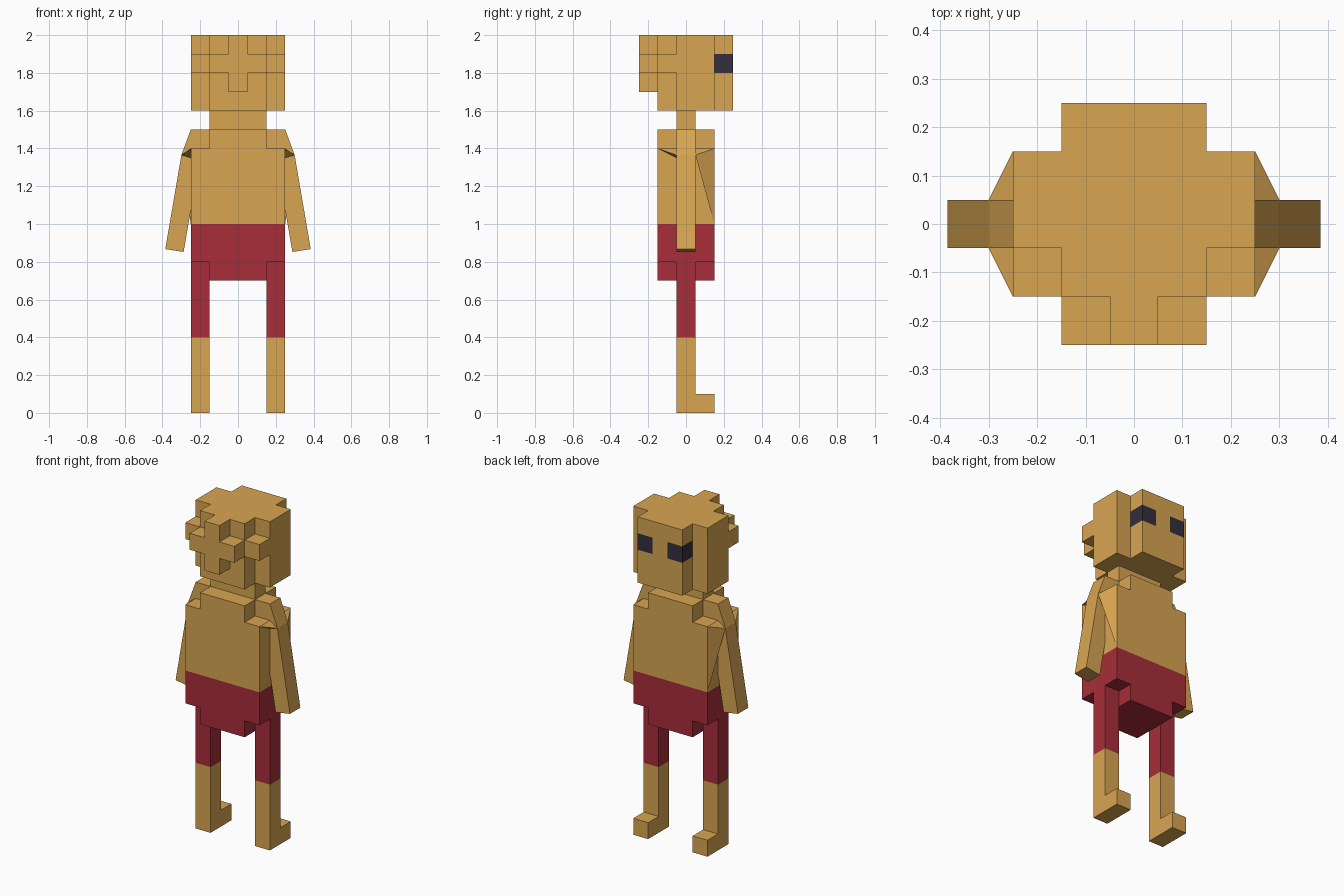
import bpy, bmesh
from mathutils import Vector

if "Cube" in bpy.data.objects:
    bpy.data.objects.remove(bpy.data.objects["Cube"])

U = 0.1  # block size


def material(name, rgb):
    m = bpy.data.materials.new(name)
    m.diffuse_color = (*rgb, 1)
    m.use_nodes = True
    m.node_tree.nodes["Principled BSDF"].inputs["Base Color"].default_value = m.diffuse_color
    return m


SKIN = material("tan skin", (0.69, 0.376, 0.084))
RED = material("dark red cloth", (0.39, 0.027, 0.042))
DARK = material("dark eye", (0.035, 0.028, 0.046))


def finish(name, bm, rule=None):
    bmesh.ops.recalc_face_normals(bm, faces=bm.faces)
    me = bpy.data.meshes.new(name)
    for m in (SKIN, RED, DARK):
        me.materials.append(m)
    if rule:
        for f in bm.faces:
            f.material_index = rule(f.calc_center_median())
    bm.to_mesh(me)
    bm.free()
    ob = bpy.data.objects.new(name, me)
    bpy.context.collection.objects.link(ob)
    return ob


def blocks(name, boxes, rule=None):
    """Outer skin of a set of cells; boxes hold inclusive x, y, z cell ranges."""
    cells = {(x, y, z) for x0, x1, y0, y1, z0, z1 in boxes
             for x in range(x0, x1 + 1) for y in range(y0, y1 + 1) for z in range(z0, z1 + 1)}
    bm = bmesh.new()
    verts = {}

    def vert(p):
        key = tuple(round(c * 2) for c in p)
        if key not in verts:
            verts[key] = bm.verts.new(p * U)
        return verts[key]

    for c in sorted(cells):
        mid = Vector((c[0], c[1], c[2] + 0.5))
        for a in range(3):
            for s in (-1, 1):
                n = [0, 0, 0]
                n[a] = s
                if tuple(c[i] + n[i] for i in range(3)) in cells:
                    continue
                u, v = Vector((0, 0, 0)), Vector((0, 0, 0))
                u[(a + 1) % 3] = v[(a + 2) % 3] = 0.5
                o = mid + Vector(n) * 0.5
                bm.faces.new([vert(p) for p in (o - u - v, o + u - v, o + u + v, o - u + v)])
    return finish(name, bm, rule)


# Head: face at +y, hair band and tail at -y, crown with stepped corners
def eye_rule(p):
    return 2 if p.y > 0.151 and 1.81 < p.z < 1.89 and 0.06 < abs(p.x) else 0


blocks("head", [
    (-2, 2, 0, 1, 16, 19), (-1, 1, 2, 2, 16, 19), (-1, 1, -1, -1, 16, 19),
    (-2, 2, -1, -1, 18, 18), (-1, 1, -2, -2, 18, 18), (0, 0, -2, -2, 17, 19),
], eye_rule)


# Torso, neck, hips, legs and feet, red between knee and waist
blocks("body", [
    (-1, 1, 0, 0, 15, 15),
    (-1, 1, -1, 1, 7, 14), (-2, 2, 0, 0, 8, 14), (-2, 2, -1, 1, 8, 13),
    (-2, -2, 0, 0, 0, 8), (2, 2, 0, 0, 0, 8),
    (-2, -2, 1, 1, 0, 0), (2, 2, 1, 1, 0, 0),
], lambda p: 1 if 0.4 < p.z < 1.0 else 0)


def hull(name, points):
    bm = bmesh.new()
    for p in points:
        bm.verts.new(p)
    bmesh.ops.convex_hull(bm, input=bm.verts)
    return finish(name, bm)


# Slanted arms with their shoulder flares
ARM = [(0.25, 1.5), (0.30, 1.365), (0.385, 0.867), (0.288, 0.852), (0.20, 1.365)]
for side, s in (("right", 1), ("left", -1)):
    bm = bmesh.new()
    f = bm.faces.new([bm.verts.new((s * x, -0.05, z)) for x, z in ARM])
    ext = bmesh.ops.extrude_face_region(bm, geom=[f])["geom"]
    bmesh.ops.translate(bm, vec=(0, 0.1, 0),
                        verts=[g for g in ext if isinstance(g, bmesh.types.BMVert)])
    # keep the starting cap so the arm is closed
    if not f.is_valid or sum(1 for g in bm.faces) < 7:
        bmesh.ops.holes_fill(bm, edges=[e for e in bm.edges if e.is_boundary])
    finish(side + "_arm", bm)
    hull(side + "_shoulder_blade", [(s * 0.25, 0.15, 1.4), (s * 0.25, 0.05, 1.4),
                                    (s * 0.30, 0.05, 1.365), (s * 0.25, 0.15, 1.0)])
    hull(side + "_shoulder_shelf", [(s * 0.25, -0.15, 1.4), (s * 0.25, -0.05, 1.4),
                                    (s * 0.30, -0.05, 1.365), (s * 0.25, -0.05, 1.35)])
